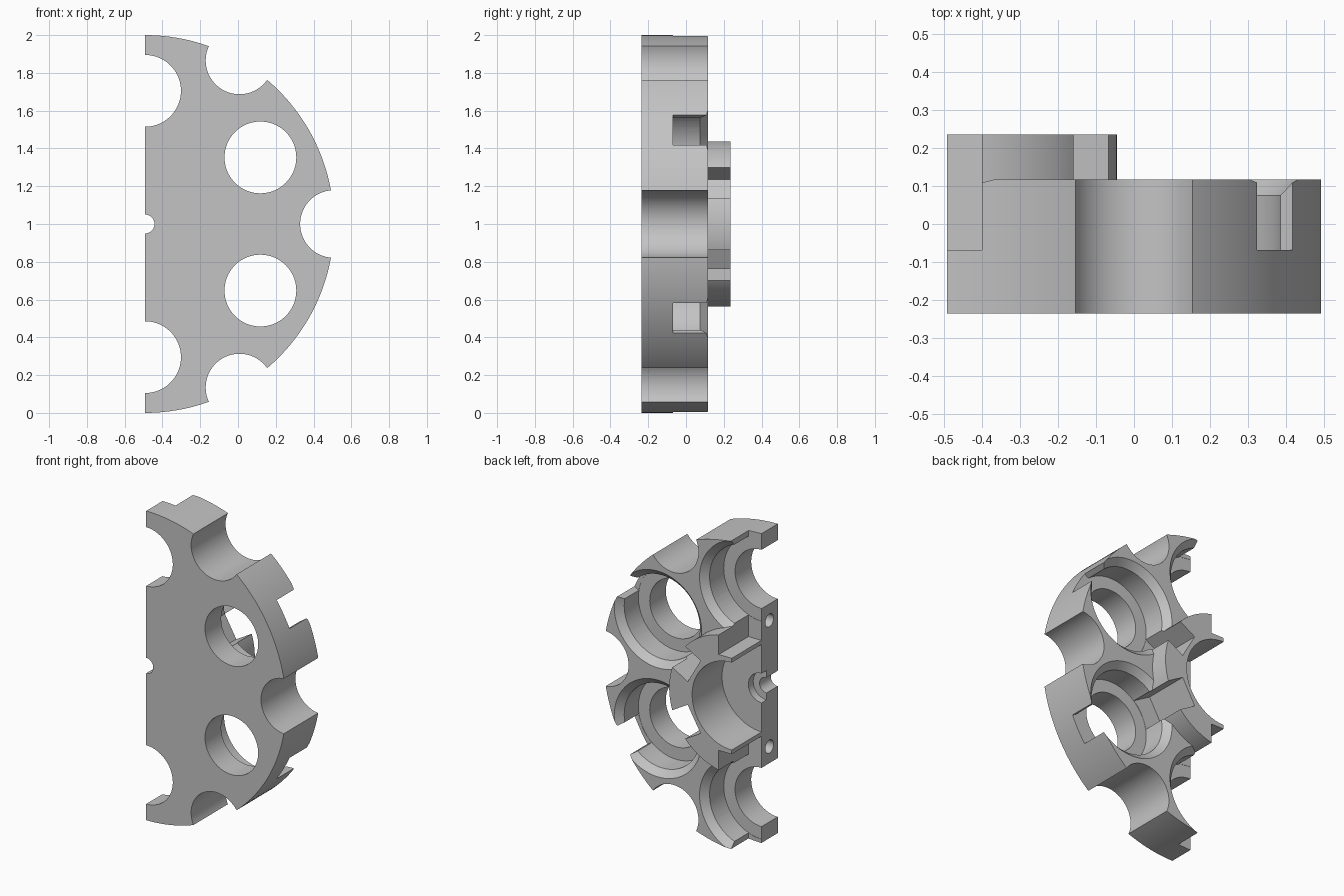
import bpy, bmesh, math
from mathutils import Matrix, Vector

cube = bpy.data.objects.get("Cube")
if cube:
    bpy.data.objects.remove(cube, do_unlink=True)

AXIS_X, AXIS_Z = -0.492, 1.0
FRONT, FLOOR, BACK, HUB_BACK = -0.235, -0.07, 0.117, 0.236
CHAMBER_ANGLES = (-90, -30, 30, 90)
FLUTE_ANGLES = (-60, 0, 60)
BORE, RECESS, CHAMBER_DIST = 0.19, 0.271, 0.705
SLOT_START, SLOT_END = 0.31, 1.1


def make_object(name, bm):
    mesh = bpy.data.meshes.new(name)
    bm.to_mesh(mesh)
    bm.free()
    obj = bpy.data.objects.new(name, mesh)
    bpy.context.collection.objects.link(obj)
    return obj


def disc(name, angle, dist, r0, y0, y1, r1=None, segments=96):
    """Round solid along y, placed in polar coordinates about the main axis."""
    a = math.radians(angle)
    centre = Vector((AXIS_X + dist * math.cos(a), (y0 + y1) / 2,
                     AXIS_Z + dist * math.sin(a)))
    bm = bmesh.new()
    bmesh.ops.create_cone(bm, cap_ends=True, segments=segments, radius1=r0,
                          radius2=r0 if r1 is None else r1, depth=y1 - y0,
                          matrix=Matrix.Translation(centre)
                          @ Matrix.Rotation(math.radians(-90), 4, 'X'))
    return make_object(name, bm)


def box(name, size, centre, angle=0):
    """Box offset from the main axis, then turned about that axis."""
    bm = bmesh.new()
    bmesh.ops.create_cube(bm, size=1, matrix=Matrix.Translation((AXIS_X, 0, AXIS_Z))
                          @ Matrix.Rotation(math.radians(-angle), 4, 'Y')
                          @ Matrix.Translation(centre)
                          @ Matrix.Diagonal((*size, 1)))
    return make_object(name, bm)


def combine(target, tool, operation='DIFFERENCE'):
    mod = target.modifiers.new("combine", 'BOOLEAN')
    mod.operation, mod.solver, mod.object = operation, 'EXACT', tool
    bpy.context.view_layer.objects.active = target
    bpy.ops.object.modifier_apply(modifier=mod.name)
    bpy.data.objects.remove(tool, do_unlink=True)


# Main drum with rim flutes
body = disc("half_drum", 0, 0, 1.0, FRONT, BACK, segments=192)
for angle in FLUTE_ANGLES:
    combine(body, disc("flute", angle, 1.0, 0.179, -0.5, 0.5))

# Chamfers round the chamber mouths
for angle in CHAMBER_ANGLES:
    combine(body, disc("chamfer", angle, CHAMBER_DIST, RECESS - 0.04, 0.035, 0.155, RECESS + 0.08))

# Raised hub at the back, with a central bowl, counterbore and axle hole
combine(body, disc("hub", 0, 0, 0.447, -0.12, HUB_BACK, segments=128), 'UNION')
combine(body, disc("bowl", 0, 0, 0.283, FLOOR, 0.5))
combine(body, disc("counterbore", 0, 0, 0.095, -0.12, 0.45))
combine(body, disc("axle_hole", 0, 0, 0.05, -0.45, 0.4, segments=48))

# Chambers: radial slot notching hub and rim, wide recess, through bore
for angle in CHAMBER_ANGLES:
    slot_floor = FLOOR + 0.002
    combine(body, box("slot", (SLOT_END - SLOT_START, 0.5, 0.185),
                      ((SLOT_START + SLOT_END) / 2, slot_floor + 0.25, 0), angle))
    combine(body, disc("recess", angle, CHAMBER_DIST, RECESS, FLOOR, 0.55))
    combine(body, disc("bore", angle, CHAMBER_DIST, BORE, -0.5, 0.6))

# Split along the middle plane
combine(body, box("other_half", (1.4, 1.2, 2.6), (-0.7, 0, 0)))

# Dowel holes in the split face
for side in (-1, 1):
    bm = bmesh.new()
    bmesh.ops.create_cone(bm, cap_ends=True, segments=32, radius1=0.042, radius2=0.042, depth=0.4,
                          matrix=Matrix.Translation((AXIS_X, -0.15, AXIS_Z + side * 0.408))
                          @ Matrix.Rotation(math.radians(90), 4, 'Y'))
    combine(body, make_object("dowel_hole", bm))

# Plain grey finish
grey = bpy.data.materials.new("plain_grey")
grey.use_nodes = True
colour = (0.55, 0.55, 0.55, 1)
grey.diffuse_color = colour
grey.node_tree.nodes["Principled BSDF"].inputs["Base Color"].default_value = colour
body.data.materials.clear()
body.data.materials.append(grey)
for face in body.data.polygons:
    face.material_index = 0

bpy.ops.object.select_all(action='DESELECT')
body.select_set(True)
bpy.context.view_layer.objects.active = body
bpy.ops.object.shade_smooth_by_angle(angle=math.radians(25))
